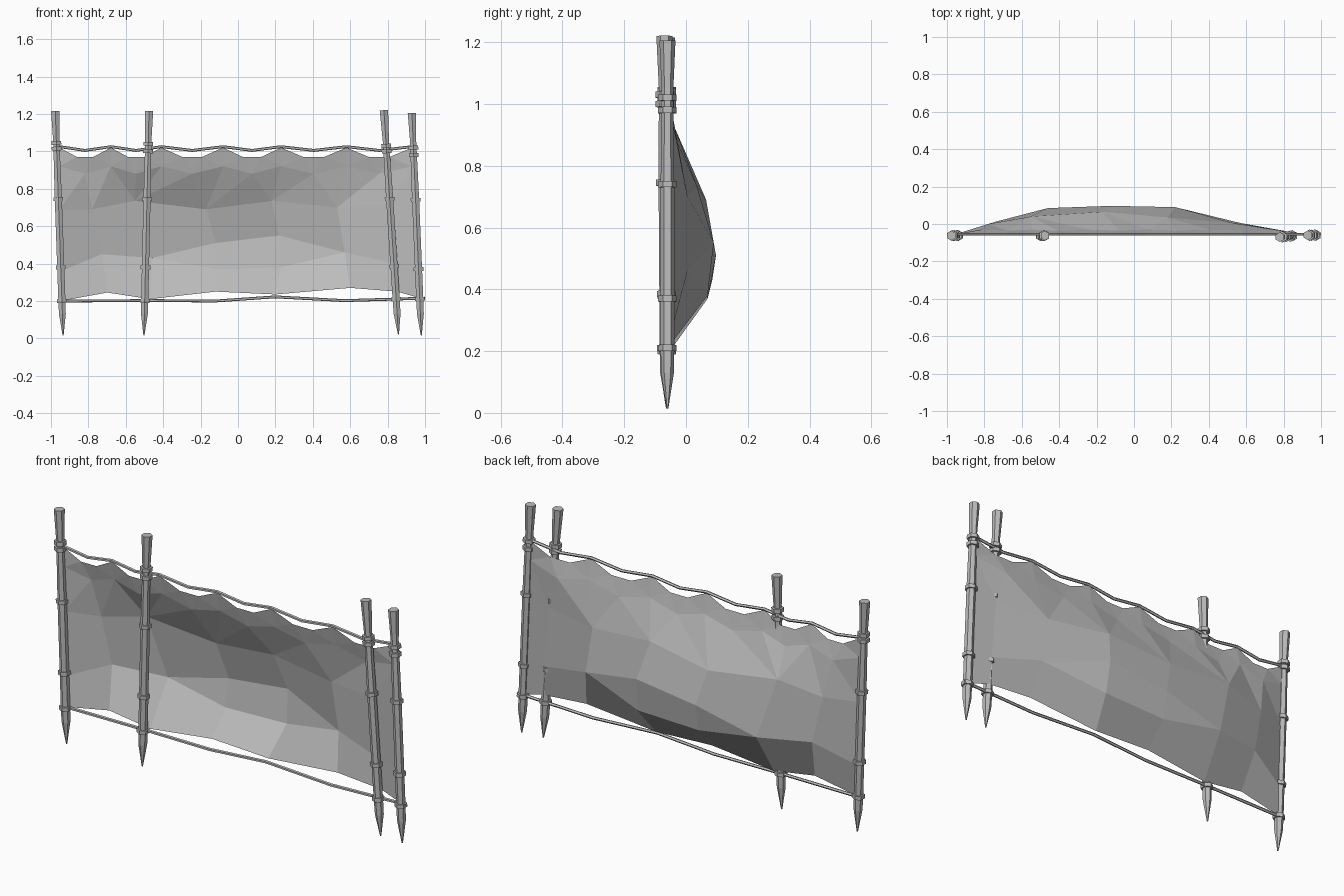
import bpy
import bmesh
from mathutils import Vector

if "Cube" in bpy.data.objects:
    bpy.data.objects.remove(bpy.data.objects["Cube"])

grey = bpy.data.materials.new("plain grey")
grey.use_nodes = True
grey.diffuse_color = (0.5, 0.5, 0.5, 1)
grey.node_tree.nodes["Principled BSDF"].inputs["Base Color"].default_value = grey.diffuse_color


def finish(name, bm):
    mesh = bpy.data.meshes.new(name)
    bm.to_mesh(mesh)
    bm.free()
    mesh.materials.append(grey)
    obj = bpy.data.objects.new(name, mesh)
    bpy.context.collection.objects.link(obj)
    return obj


def tube(bm, points, radii, sides=6):
    """Sweep a polygon ring along a path and cap both ends."""
    points = [Vector(p) for p in points]
    axis = (points[-1] - points[0]).normalized()
    side = axis.cross(Vector((0, 1, 0))).normalized()
    rings = []
    for point, radius in zip(points, radii):
        ring = bmesh.ops.create_circle(bm, segments=sides, radius=radius)["verts"]
        for v in ring:
            v.co = point + Vector((0, 1, 0)) * v.co.y + side * v.co.x
        rings.append(ring)
    for low, high in zip(rings, rings[1:]):
        for i in range(sides):
            j = (i + 1) % sides
            bm.faces.new((low[i], low[j], high[j], high[i]))
    bm.faces.new(rings[0])
    bm.faces.new(rings[-1])
    bmesh.ops.recalc_face_normals(bm, faces=bm.faces)


def stake(name, bottom, top, bands):
    """Sharpened post with a flared head and lashing bands."""
    bottom, top = Vector(bottom), Vector(top)

    def at(z):
        return bottom.lerp(top, (z - bottom.z) / (top.z - bottom.z))

    bm = bmesh.new()
    shape = {bottom.z: 0.003, 0.13: 0.021, 0.2: 0.022, 0.75: 0.022, 1.05: 0.019, top.z: 0.026}
    tube(bm, [at(z) for z in shape], shape.values())
    finish(name, bm)

    bm = bmesh.new()
    for z in bands:
        tube(bm, [at(z - 0.01), at(z + 0.01)], [0.03, 0.03])
    finish(name + "_bands", bm)


# Four leaning stakes
stake("right_outer_stake", (-0.935, -0.062, 0.015), (-0.977, -0.062, 1.215), (0.2, 0.38, 0.745, 1.015, 1.045))
stake("right_inner_stake", (-0.503, -0.062, 0.015), (-0.476, -0.062, 1.215), (0.2, 0.38, 0.745, 1.0, 1.04))
stake("left_inner_stake", (0.858, -0.062, 0.02), (0.78, -0.07, 1.22), (0.21, 0.385, 0.745, 1.0, 1.03))
stake("left_outer_stake", (0.98, -0.06, 0.015), (0.93, -0.06, 1.205), (0.21, 0.37, 0.74, 0.98, 1.02))

# Ropes along the top and the bottom
peaks = (-0.955, -0.68, -0.41, -0.08, 0.23, 0.58, 0.93)
valleys = [(a + b) / 2 for a, b in zip(peaks, peaks[1:])]
upper = sorted([(x, -0.055, 1.025) for x in peaks] + [(x, -0.055, 1.005) for x in valleys])
lower = [(-0.96, -0.055, 0.2), (-0.47, -0.055, 0.202), (-0.12, -0.055, 0.2),
         (0.2, -0.055, 0.222), (0.57, -0.055, 0.202), (1, -0.055, 0.215)]
for name, path in (("top_rope", upper), ("bottom_rope", lower)):
    bm = bmesh.new()
    tube(bm, path, [0.008] * len(path), 5)
    finish(name, bm)

# Billowing cloth, row by row from the bottom hem to the scalloped top
hem = [(-0.945, -0.055, 0.2), (-0.7, -0.05, 0.245), (-0.47, -0.045, 0.21), (-0.12, -0.04, 0.25),
       (0.2, -0.04, 0.235), (0.6, -0.045, 0.27), (0.85, -0.045, 0.25), (0.975, -0.058, 0.215)]
belly = [(-0.945, -0.055, 0.36), (-0.73, 0.015, 0.45), (-0.46, 0.085, 0.43), (-0.12, 0.07, 0.37),
         (0.23, 0.07, 0.38), (0.57, 0.005, 0.46), (0.84, -0.043, 0.4), (0.965, -0.058, 0.4)]
crest = list(belly)
crest[3:5] = [(-0.12, 0.097, 0.51), (0.22, 0.09, 0.55)]
chest = [(-0.955, -0.055, 0.69), (-0.78, 0, 0.69), (-0.55, 0.04, 0.735), (-0.17, 0.065, 0.69),
         (0.18, 0.035, 0.735), (0.53, 0.005, 0.7), (0.81, -0.042, 0.71), (0.95, -0.058, 0.7)]
fold, scallop = [], []
for i, x in enumerate(peaks):
    end = i in (0, len(peaks) - 1)
    fold.append((x, -0.055 if end else -0.035, 0.92))
    scallop.append((x, -0.055, 1.02))
    if i < len(valleys):
        fold.append((valleys[i], -0.03, 0.88))
        gap = peaks[i + 1] - x
        scallop += [(x + gap * t, -0.05, 0.97) for t in (0.34, 0.66)]

bm = bmesh.new()
rows = [[bm.verts.new(p) for p in row] for row in (hem, belly, crest, chest, fold, scallop)]
for low, high in zip(rows, rows[1:]):
    if len(low) == len(high):
        for i in range(len(low) - 1):
            bm.faces.new((low[i], low[i + 1], high[i + 1], high[i]))
        continue
    # Zip rows of different length with triangles
    i = j = 0
    while i < len(low) - 1 or j < len(high) - 1:
        up = i == len(low) - 1 or (j < len(high) - 1 and high[j + 1].co.x < low[i + 1].co.x)
        if up:
            bm.faces.new((low[i], high[j + 1], high[j]))
            j += 1
        else:
            bm.faces.new((low[i], low[i + 1], high[j]))
            i += 1
bmesh.ops.remove_doubles(bm, verts=bm.verts, dist=0.0005)
finish("cloth_screen", bm)
